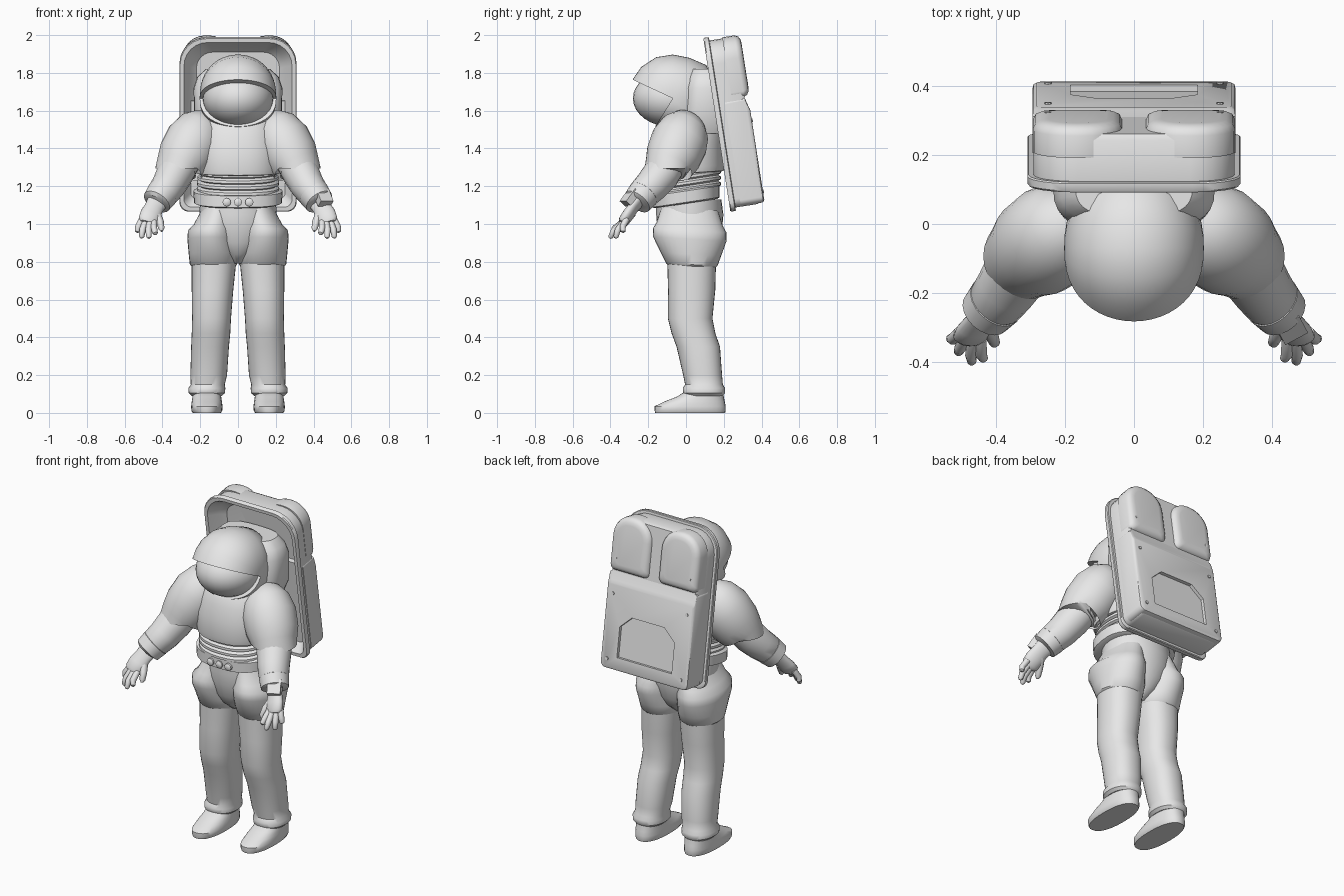
import bpy, bmesh
from math import sin, cos, pi, radians, copysign
from mathutils import Vector, Matrix

cube = bpy.data.objects.get("Cube")
if cube:
    bpy.data.objects.remove(cube, do_unlink=True)

suit = bpy.data.materials.new("suit_grey")
suit.use_nodes = True
suit.diffuse_color = (0.8, 0.8, 0.8, 1)
suit.node_tree.nodes["Principled BSDF"].inputs["Base Color"].default_value = (0.8, 0.8, 0.8, 1)
parts = []


def skin(name, rings, mirror=False, closed=True, matrix=None):
    """Loft a surface through rings of equal point count and cap both ends."""
    bm = bmesh.new()
    loops = [[bm.verts.new(p) for p in ring] for ring in rings]
    n = len(loops[0])
    for a, b in zip(loops, loops[1:]):
        for i in range(n if closed else n - 1):
            j = (i + 1) % n
            bm.faces.new((a[i], a[j], b[j], b[i]))
    bm.faces.new(loops[0])
    bm.faces.new(loops[-1])
    bmesh.ops.remove_doubles(bm, verts=bm.verts, dist=0.0005)
    bmesh.ops.recalc_face_normals(bm, faces=bm.faces)
    if matrix:
        bm.transform(matrix)
    mesh = bpy.data.meshes.new(name)
    bm.to_mesh(mesh)
    bm.free()
    mesh.materials.append(suit)
    obj = bpy.data.objects.new(name, mesh)
    bpy.context.collection.objects.link(obj)
    if mirror:
        obj.modifiers.new("Mirror", 'MIRROR')
    parts.append(obj)
    return obj


def bulge(v, power):
    return copysign(abs(v) ** power, v)


def body(name, levels, tilt=0, power=1, mirror=False, n=32):
    """Stack of ovals: z, centre x, centre y, x radius, y radius."""
    rings = []
    for z, cx, cy, rx, ry in levels:
        ring = []
        for i in range(n):
            a = 2 * pi * i / n
            dy = ry * bulge(sin(a), power)
            ring.append((cx + rx * bulge(cos(a), power), cy + dy, z + dy * tilt))
        rings.append(ring)
    return skin(name, rings, mirror)


def limb(name, path, flat=1, n=20, mirror=True):
    """Round tube along points of x, y, z, radius."""
    pts = [Vector(p[:3]) for p in path]
    rings = []
    for k, p in enumerate(pts):
        d = (pts[min(k + 1, len(pts) - 1)] - pts[max(k - 1, 0)]).normalized()
        u = d.cross(Vector((0, 1, 0))).normalized()
        v = d.cross(u)
        r = path[k][3]
        rings.append([p + u * r * cos(2 * pi * i / n) + v * r * flat * sin(2 * pi * i / n)
                      for i in range(n)])
    return skin(name, rings, mirror)


# Legs, shoes and padded shorts
body("legs", [(.84, .125, .03, .12, .13), (.65, .135, .03, .11, .125), (.5, .14, .022, .103, .118),
              (.42, .143, .04, .102, .116), (.35, .148, .065, .1, .115), (.2, .155, .088, .097, .103),
              (.15, .16, .095, .09, .1), (.13, .165, .095, .098, .112), (.105, .165, .095, .096, .112),
              (.09, .165, .095, .08, .1)], mirror=True, power=.9)
body("shoes", [(0, .165, .022, .075, .185), (.012, .165, .022, .082, .188), (.035, .165, .022, .083, .188),
               (.06, .165, .045, .08, .16), (.085, .165, .075, .076, .125), (.12, .165, .1, .072, .095)],
     power=.85, mirror=True)
body("shorts_legs", [(.77, .128, .03, .11, .12), (.785, .13, .03, .125, .136), (.84, .131, .026, .13, .16),
                     (.92, .14, .02, .128, .194), (.965, .138, .02, .127, .195), (1.0, .125, .02, .108, .175),
                     (1.08, .1, .02, .09, .15)], tilt=-.06, mirror=True)
body("hips", [(.79, 0, .02, .03, .06), (.84, 0, .02, .09, .12), (.9, 0, .02, .16, .15),
              (.98, 0, .02, .2, .172), (1.05, 0, .02, .205, .178), (1.13, 0, .015, .2, .172)])

# Belt with knobs, pleated waist and torso
body("belt", [(1.108, 0, 0, .215, .165), (1.115, 0, 0, .233, .178), (1.175, 0, 0, .236, .178),
              (1.185, 0, 0, .215, .165)], tilt=.15, power=.8)
for i in (-1, 0, 1):
    disc = [[(i * .06 + r * cos(a * pi / 6), y, 1.115 + r * sin(a * pi / 6)) for a in range(12)]
            for y, r in ((-.15, .022), (-.186, .022), (-.192, .014))]
    skin("belt_knob", disc)
pleats = []
for i in range(4):
    z = 1.17 + i * .032
    pleats += [(z, 0, 0, .2, .17), (z + .008, 0, 0, .218, .185), (z + .022, 0, 0, .218, .185)]
body("waist_pleats", pleats, tilt=.15, power=.85)
body("torso", [(1.265, 0, 0, .2, .18), (1.27, 0, 0, .222, .2), (1.3, 0, 0, .228, .205),
               (1.4, 0, 0, .228, .2), (1.48, 0, .015, .22, .192), (1.55, 0, .03, .205, .18),
               (1.6, 0, .05, .18, .15)], tilt=.06, power=.85)

# Helmet: shell swept around the visor's side pivots, open at the front
PIVOT_Y, PIVOT_Z = -.07, 1.665
shell = []
for deg, r in ((25, .235), (45, .236), (68, .235), (90, .232), (112, .232), (135, .25), (160, .24),
               (180, .23), (225, .25), (270, .175), (288, .172), (302, .176)):
    t = radians(deg)
    arch = []
    for i in range(25):
        f = pi * i / 24
        s = r * max(sin(f), 0) ** .85
        arch.append((.203 * cos(f), PIVOT_Y - s * cos(t), PIVOT_Z + s * sin(t)))
    shell.append(arch)
skin("helmet_shell", shell, closed=False)
body("visor", [(PIVOT_Z - .152 * cos(pi * k / 16), 0, PIVOT_Y, .186 * sin(pi * k / 16) + .001,
                .21 * sin(pi * k / 16) + .001) for k in range(17)])
body("neck_collar", [(1.48, 0, .1, .2, .14), (1.56, 0, .11, .232, .14), (1.72, 0, .11, .235, .13),
                     (1.78, 0, .11, .215, .11), (1.82, 0, .11, .17, .09)], power=.7)

# Arms
limb("upper_sleeves", [(.14, .025, 1.53, .07), (.165, .01, 1.515, .105), (.195, -.008, 1.49, .135),
                       (.235, -.035, 1.435, .152), (.28, -.068, 1.355, .147), (.308, -.09, 1.305, .13),
                       (.313, -.094, 1.295, .125), (.308, -.09, 1.302, .1)], n=28)
limb("forearms", [(.29, -.085, 1.33, .09), (.335, -.13, 1.265, .098), (.37, -.185, 1.2, .09),
                  (.4, -.225, 1.16, .084), (.405, -.23, 1.152, .076)])
limb("wrist_cuffs", [(.395, -.22, 1.165, .07), (.402, -.226, 1.157, .085), (.43, -.258, 1.118, .078),
                     (.433, -.261, 1.113, .06)])
limb("palms", [(.42, -.245, 1.13, .056), (.445, -.28, 1.085, .05), (.462, -.305, 1.05, .056),
               (.477, -.33, 1.015, .052), (.482, -.34, 1.003, .035)], flat=.55)
tips = [(.535, -.335, .955), (.512, -.375, .925), (.472, -.405, .925), (.437, -.395, .945)]
for i, tip in enumerate(tips):
    base = Vector((.507, -.315, 1.025)).lerp(Vector((.446, -.335, 1.01)), i / 3)
    mid = base.lerp(Vector(tip), .6) + Vector((.004, -.008, .004))
    limb("fingers", [(*base, .018), (*mid, .017), (*base.lerp(Vector(tip), .92), .014), (*tip, .006)], n=10)
limb("thumbs", [(.435, -.285, 1.06, .024), (.412, -.325, 1.01, .02), (.405, -.345, .975, .016),
                (.404, -.352, .962, .007)], n=10)

# Wrist display on the left arm only
bpy.ops.mesh.primitive_cube_add(size=1, location=(.452, -.295, 1.14))
display = bpy.context.object
display.name = "wrist_display"
display.scale = (.075, .085, .045)
display.rotation_euler = Vector((.35, -.65, .6)).to_track_quat('Z', 'Y').to_euler()
display.data.materials.append(suit)
parts.append(display)

# Backpack, built upright and then leaned forward
LEAN = Matrix.Translation((0, .235, 1.065)) @ Matrix.Rotation(.155, 4, 'X')


def outline(y, half, z0, z1, top, low, cx=0):
    """Upright rectangle at depth y with rounded top and bottom corners."""
    ring = []
    for sx, z, r, sz, start in ((1, z1, top, -1, 0), (-1, z1, top, -1, 90),
                                (-1, z0, low, 1, 180), (1, z0, low, 1, 270)):
        for k in range(7):
            a = radians(start + 15 * k)
            ring.append((cx + sx * (half - r) + r * cos(a), y, z + sz * r + r * sin(a)))
    return ring


def inset(y, d):
    return outline(y, .31 - d, d, .931 - d, .14 - d * .6, .05 - d * .3)


skin("pack_shell", [inset(.09, .09), inset(.06, .06), inset(.008, .03), inset(0, .024), inset(0, .004),
                    inset(.005, 0), inset(.026, 0), inset(.03, .004), inset(.03, .018),
                    inset(.15, .018), inset(.168, .03)], matrix=LEAN)
for side in (-1, 1):
    skin("pack_lobe", [outline(y, .13 - d, .59 + d, .919 - d, .12 - d, .03, side * .164)
                       for y, d in ((.1, 0), (.165, 0), (.183, .008), (.193, .025), (.196, .045))],
         matrix=LEAN)
lower = skin("pack_lower_case", [outline(y, .295 - d, .022 + d, .585 - e, .02, .03)
                                 for y, d, e in ((.06, 0, 0), (.168, 0, 0), (.181, .003, .05), (.187, .012, .065))],
             matrix=LEAN)

# Recessed hatch with clipped upper corners
hatch = [(-.185, .1), (.185, .1), (.185, .28), (.11, .35), (-.11, .35), (-.185, .28)]
cutter = skin("hatch_cutter", [[(x, y, z) for x, z in hatch] for y in (.168, .25)], matrix=LEAN)
parts.remove(cutter)
cutter.hide_render = True
cutter.hide_set(True)
cut = lower.modifiers.new("Hatch", 'BOOLEAN')
cut.operation = 'DIFFERENCE'
cut.solver = 'EXACT'
cut.object = cutter

# Small fasteners on the pack's rear corners
for x, z, y in ((.25, .08, .187), (.25, .46, .187), (.25, .67, .192)):
    skin("pack_fasteners", [[(x + r * cos(a * pi / 4), d, z + r * sin(a * pi / 4)) for a in range(8)]
                            for d, r in ((y - .02, .01), (y + .005, .01))], mirror=True, matrix=LEAN)

# Smooth shading with sharp creases
bpy.ops.object.select_all(action='DESELECT')
for obj in parts:
    obj.select_set(True)
bpy.context.view_layer.objects.active = parts[0]
bpy.ops.object.shade_smooth_by_angle(angle=radians(40))
